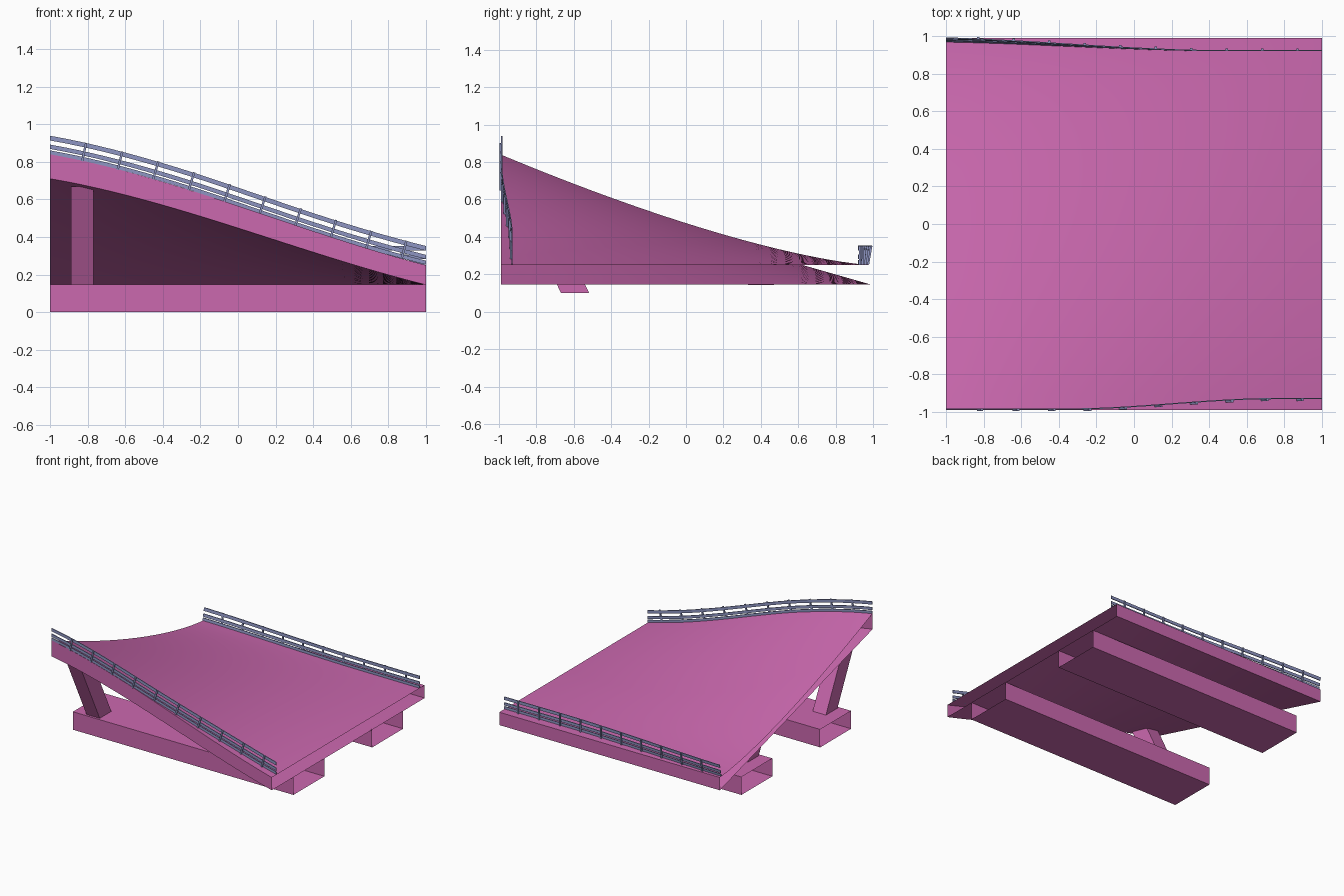
import bpy
from mathutils import Vector

if "Cube" in bpy.data.objects:
    bpy.data.objects.remove(bpy.data.objects["Cube"])


def material(name, color):
    m = bpy.data.materials.new(name)
    m.diffuse_color = (*color, 1)
    m.use_nodes = True
    m.node_tree.nodes["Principled BSDF"].inputs["Base Color"].default_value = m.diffuse_color
    return m


PINK = material("pink_concrete", (0.60, 0.14, 0.43))
STEEL = material("blue_steel", (0.27, 0.30, 0.54))


def make(name, verts, faces, mat):
    me = bpy.data.meshes.new(name)
    me.from_pydata([tuple(v) for v in verts], [], faces)
    me.materials.append(mat)
    ob = bpy.data.objects.new(name, me)
    bpy.context.collection.objects.link(ob)
    return ob


def loft(name, rings, mat, closed=True, caps=True):
    """Join equal-sized cross-sections into a skin."""
    n = len(rings[0])
    verts = [v for r in rings for v in r]
    faces = []
    for i in range(len(rings) - 1):
        for j in range(n if closed else n - 1):
            k = (j + 1) % n
            faces.append((i*n + j, i*n + k, (i+1)*n + k, (i+1)*n + j))
    if caps:
        faces.append(tuple(range(n))[::-1])
        faces.append(tuple(range(len(verts) - n, len(verts))))
    return make(name, verts, faces, mat)


def smooth(a, b, x):
    t = min(1, max(0, (x - a) / (b - a)))
    return t * t * (3 - 2 * t)


# Deck heights: front left corner is lifted, back and right edges stay low
W, D = 1.0, 0.99


def rise(x):
    s = (x + 1) / 2
    return 1 - s + s * (1 - s) * (0.40 - 0.52 * s)


def top_z(x, y):
    return 0.25 + 0.59 * rise(x) * max(0, (D - y) / (2 * D)) ** 1.4


def under_z(x, y):
    return 0.145 + 0.565 * rise(x) * (D - y) / (2 * D)


# Deck: hollow shell with open ends at x = -1 and x = 1
N = 24
xs = [-W + 2 * W * i / N for i in range(N + 1)]
ys = [-D + 2 * D * i / N for i in range(N + 1)]


def sheet(name, height):
    ob = loft(name, [[(x, y, height(x, y)) for y in ys] for x in xs],
              PINK, closed=False, caps=False)
    for p in ob.data.polygons:
        p.use_smooth = True
    return ob


sheet("deck_top", top_z)
sheet("deck_underside", under_z)
for name, y in (("front_fascia", -D), ("back_fascia", D)):
    loft(name, [[(x, y, under_z(x, y)), (x, y, top_z(x, y))] for x in xs],
         PINK, closed=False, caps=False)

# Ground beams: rectangular tubes with open ends
for name, y0, y1 in (("front_beam", -0.71, -0.31), ("back_beam", 0.31, 0.71)):
    loft(name, [[(x, y0, 0), (x, y1, 0), (x, y1, 0.147), (x, y0, 0.147)]
                for x in (-W, W)], PINK, caps=False)


# Leaning struts from the beams to the deck underside
def strut(name, y0, y1, z_bottom, z_front, z_back):
    lean = lambda y, z: y - 0.49 * (z - 0.145)
    rings = [[(x, lean(y0, z_bottom), z_bottom), (x, lean(y1, z_bottom), z_bottom),
              (x, lean(y1, z_back), z_back), (x, lean(y0, z_front), z_front)]
             for x in (-0.89, -0.77)]
    loft(name, rings, PINK)


strut("front_strut", -0.69, -0.54, 0.10, 0.67, 0.63)
strut("back_strut", 0.33, 0.47, 0.143, 0.36, 0.32)


# Railings: path gives the y position at x for a height h above the deck
def front_path(x, h):
    return -0.982 + 0.055 * smooth(-0.35, 0.75, x)


def back_path(x, h):
    s = 1 - smooth(-1.2, 0.5, x)
    return 0.92 + 0.05 * s + 0.2 * s * h


def railing(side, path, out):
    for name, h0, h1 in (("low_rail", 0.003, 0.024), ("mid_rail", 0.032, 0.055),
                         ("top_rail", 0.077, 0.102)):
        rings = []
        for x in xs:
            z = top_z(x, path(x, 0))
            a, b, t = path(x, h0), path(x, h1), 0.006 * out
            rings.append([(x, a, z + h0), (x, a + t, z + h0),
                          (x, b + t, z + h1), (x, b, z + h1)])
        loft(f"{side}_{name}", rings, STEEL)
    # posts stand square to the slope, just outside the rails
    for i in range(10):
        x = -0.83 + 0.189 * i
        y = path(x, 0)
        dz = top_z(x + 0.05, y) - top_z(x - 0.05, y)
        along = Vector((0.1, 0, dz)).normalized()
        up = Vector((-along.z, 0, along.x))
        base = Vector((x, y, top_z(x, y)))
        rings = []
        for h in (0, 0.1):
            p = base + up * h
            p.y = path(x, h) + 0.005 * out
            a, o = along * 0.006, Vector((0, 0.010 * out, 0))
            rings.append([p - a, p + a, p + a + o, p - a + o])
        loft(f"{side}_post", rings, STEEL)


railing("front", front_path, -1)
railing("back", back_path, 1)
